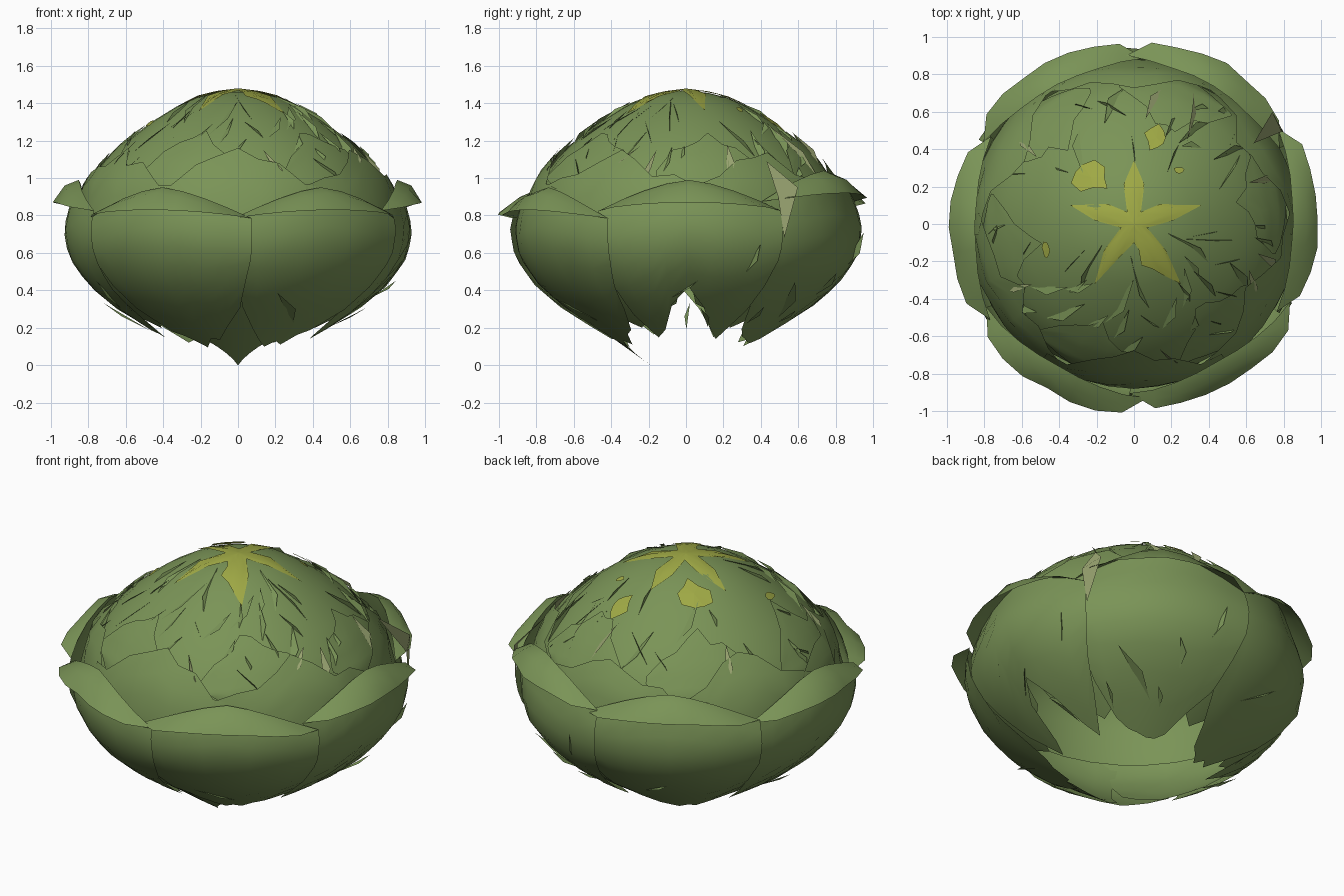
import bpy, bmesh, math, random
from math import sin, cos, radians, hypot
from mathutils import Vector

random.seed(4)
if "Cube" in bpy.data.objects:
    bpy.data.objects.remove(bpy.data.objects["Cube"])


def material(name, rgb):
    m = bpy.data.materials.new(name)
    m.use_nodes = True
    m.diffuse_color = (*rgb, 1)
    m.node_tree.nodes["Principled BSDF"].inputs["Base Color"].default_value = (*rgb, 1)
    return m


GREEN = material("leaf green", (0.195, 0.295, 0.095))
YELLOW = material("heart yellow", (0.35, 0.4, 0.06))
PALE = material("pale leaf edge", (0.31, 0.36, 0.16))

# Profiles as (height, radius)
DOME = [(0.62, 0.8), (0.85, 0.82), (0.98, 0.78), (1.1, 0.69), (1.2, 0.59),
        (1.3, 0.46), (1.38, 0.33), (1.43, 0.22), (1.455, 0.12), (1.47, 0)]
WALL = [(0, 0.2), (0.17, 0.45), (0.3, 0.65), (0.43, 0.8), (0.58, 0.905),
        (0.72, 0.93), (0.82, 0.91), (0.97, 0.85)]


def interp(points, x):
    if x <= points[0][0]:
        return points[0][1]
    for (a, fa), (b, fb) in zip(points, points[1:]):
        if x <= b:
            return fa + (fb - fa) * (x - a) / (b - a)
    return points[-1][1]


DOME_HEIGHT = [(r, z) for z, r in reversed(DOME[1:])]


def polar(angle, r, z):
    return Vector((r * cos(angle), r * sin(angle), z))


def on_dome(x, y, lift=0.009):
    return Vector((x, y, interp(DOME_HEIGHT, hypot(x, y)) + lift))


def build(name, verts, faces, mat, smooth=True):
    me = bpy.data.meshes.new(name)
    me.from_pydata(verts, [], faces)
    bm = bmesh.new()
    bm.from_mesh(me)
    bmesh.ops.remove_doubles(bm, verts=bm.verts, dist=0.0005)
    bm.to_mesh(me)
    bm.free()
    me.materials.append(mat)
    ob = bpy.data.objects.new(name, me)
    bpy.context.collection.objects.link(ob)
    if smooth:
        bpy.ops.object.select_all(action='DESELECT')
        ob.select_set(True)
        bpy.context.view_layer.objects.active = ob
        bpy.ops.object.shade_smooth_by_angle(angle=radians(35))


def sheet(name, columns, mat):
    n = len(columns[0])
    faces = [(i * n + j, (i + 1) * n + j, (i + 1) * n + j + 1, i * n + j + 1)
             for i in range(len(columns) - 1) for j in range(n - 1)]
    build(name, [v for c in columns for v in c], faces, mat)


# Domed head, open underneath
sheet("head", [[polar(math.tau * i / 32, r, z) for z, r in DOME] for i in range(33)], GREEN)


# Outer leaves: bowl-shaped wall with an edge that droops outwards
def outer_leaf(name, centre, notched, edge, steps=8, rows=8):
    columns = []
    for i in range(steps + 1):
        u = 2 * i / steps - 1
        full = 1 - u * u
        if notched:
            low = 0.4 - 0.4 * abs(u) if abs(u) < 0.7 else 0.12 + 0.5 * (abs(u) - 0.7)
        else:
            low = 0.11 + 0.2 * abs(u) ** 3
        low += random.uniform(-0.015, 0.03)
        ridge = edge - 0.045 + 0.165 * (1 - abs(u) ** 1.5)
        column = []
        for j in range(rows + 1):
            s = j / rows
            z = low + (ridge - low) * s
            a = radians(centre + u * (29 + 3.5 * min(1, s * 1.8)))
            column.append(polar(a, interp(WALL, z) * (1 + 0.015 * u), z))
        a = radians(centre + 32.5 * u)
        reach = full ** 0.5
        rim = interp(WALL, ridge) * (1 + 0.015 * u)
        wobble = random.uniform(-0.025, 0) * full
        column.append(polar(a, rim + 0.075 * reach, ridge - 0.03 * reach))
        column.append(polar(a, rim + 0.15 * reach + wobble, edge - 0.045 + 0.045 * full))
        columns.append(column)
    sheet(name, columns, GREEN)


for k, (centre, notched, edge) in enumerate([
        (1, True, 0.87), (60, False, 0.92), (119, False, 0.89),
        (181, True, 0.87), (242, False, 0.83), (301, False, 0.83)]):
    outer_leaf(f"outer_leaf_{k + 1}", centre, notched, edge)


# Inner leaves: pointed sheets hugging the head, with feet showing between outer leaves
def inner_leaf(name, centre, half, foot, tip, lift, steps=8, rows=10):
    columns = []
    for i in range(steps + 1):
        u = 2 * i / steps - 1
        low = foot + 0.13 * abs(u)
        top = tip - 0.2 * abs(u) ** 1.3 + random.uniform(-0.04, 0.04)
        column = []
        for j in range(rows + 1):
            s = j / rows
            z = low + (top - low) * s
            r = interp(WALL, z) * 0.95 if z < 0.8 else interp(DOME, z) + lift * (0.5 + s)
            a = radians(centre + half * u * (0.75 + 0.25 * min(1, 1.7 * s)))
            column.append(polar(a, r, z))
        columns.append(column)
    sheet(name, columns, GREEN)


for k in range(6):
    inner_leaf(f"inner_leaf_{k + 1}", 30 + 60 * k, 34, 0 if k == 4 else 0.2, 1.13, 0.03)
    inner_leaf(f"upper_leaf_{k + 1}", 12 + 60 * k, 24, 0.84, 1.25, 0.014)

# Five-armed yellow heart on the crown, with torn lower arms
OUTLINE = [(0, 0.34), (0.055, 0.21), (0.037, 0.064), (0.14, 0.107), (0.36, 0.1), (0.21, 0.02),
           (0.07, -0.02), (0.17, -0.14), (0.25, -0.32), (0.15, -0.27), (0.1, -0.24),
           (0.04, -0.22), (0.05, -0.17), (0, -0.1), (-0.08, -0.18), (-0.21, -0.32),
           (-0.16, -0.14), (-0.07, -0.02), (-0.21, 0.02), (-0.34, 0.1), (-0.14, 0.107),
           (-0.037, 0.064), (-0.055, 0.21), (0, 0.34)]
sheet("yellow_heart", [[on_dome(x * s / 6, y * s / 6) for s in range(7)]
                       for x, y in reversed(OUTLINE)], YELLOW)

# Ragged yellow patches: position, width, depth
for k, (x, y, width, depth) in enumerate([(-0.23, 0.25, 0.11, 0.09), (0.12, 0.46, 0.07, 0.075),
                                          (-0.47, -0.14, 0.025, 0.05), (0.24, 0.29, 0.03, 0.02)]):
    ring = []
    for i in range(9):
        a, r = math.tau * i / 9, random.uniform(0.6, 1.1)
        ring.append(on_dome(x + width * r * cos(a), y + depth * r * sin(a), 0.015))
    build(f"yellow_patch_{k + 1}", [on_dome(x, y, 0.015)] + ring,
          [(0, i + 1, (i + 1) % 9 + 1) for i in range(9)], YELLOW, False)


# Torn slivers standing off the surface
def slivers(name, count, profile, zmin, zmax, length, width, mat):
    verts, faces = [], []
    for _ in range(count):
        a = random.uniform(0, math.tau)
        z = random.uniform(zmin, zmax)
        size = length * random.uniform(0.5, 1.2)
        lean = random.uniform(-0.7, 0.7)
        dz = size * random.uniform(0.4, 0.75)
        z2 = min(z + dz, profile[-1][0] - 0.02)
        r, r2 = interp(profile, z), interp(profile, z2)
        a2 = a + lean * size / max(r, 0.2)
        mid = polar((a + a2) / 2 + width, interp(profile, (z + z2) / 2) + width, (z + z2) / 2)
        n = len(verts)
        verts += [polar(a, r - 0.005, z), mid, polar(a2, r2 + 0.03, z2)]
        faces.append((n, n + 1, n + 2))
    build(name, verts, faces, mat, False)


slivers("green_slivers", 50, DOME, 0.95, 1.32, 0.28, 0.035, GREEN)
slivers("lower_slivers", 12, WALL, 0.15, 0.5, 0.26, 0.03, GREEN)


# Pale upright blades around the shoulder: angle, foot height, lean, length
verts, faces = [], []
for angle, z, lean, length in [(17, 0.98, 0.05, 0.2), (66, 1.0, -0.15, 0.28), (78, 1.05, 0.1, 0.2),
                               (142, 1.0, 0.06, 0.2), (-36, 1.02, 0.25, 0.15),
                               (-18, 0.95, 0.08, 0.2), (-70, 0.95, -0.15, 0.2), (205, 1.0, 0.1, 0.2)]:
    a, n = radians(angle), len(verts)
    mid, top = z + length / 2, z + length
    verts += [polar(a, interp(DOME, z) + 0.01, z),
              polar(a + lean / 2 + 0.03, interp(DOME, mid) + 0.05, mid),
              polar(a + lean, interp(DOME, top) + 0.04, top),
              polar(a + lean / 2 - 0.02, interp(DOME, mid) + 0.025, mid)]
    faces.append((n, n + 1, n + 2, n + 3))
build("pale_blades", verts, faces, PALE, False)

# Long pale blade in the gap between two outer leaves
build("long_blade", [polar(radians(34), 0.94, 0.68), polar(radians(39), 0.95, 0.95),
                     polar(radians(34), 0.77, 1.09), polar(radians(32), 0.93, 0.9)],
      [(0, 1, 2, 3)], PALE, False)
